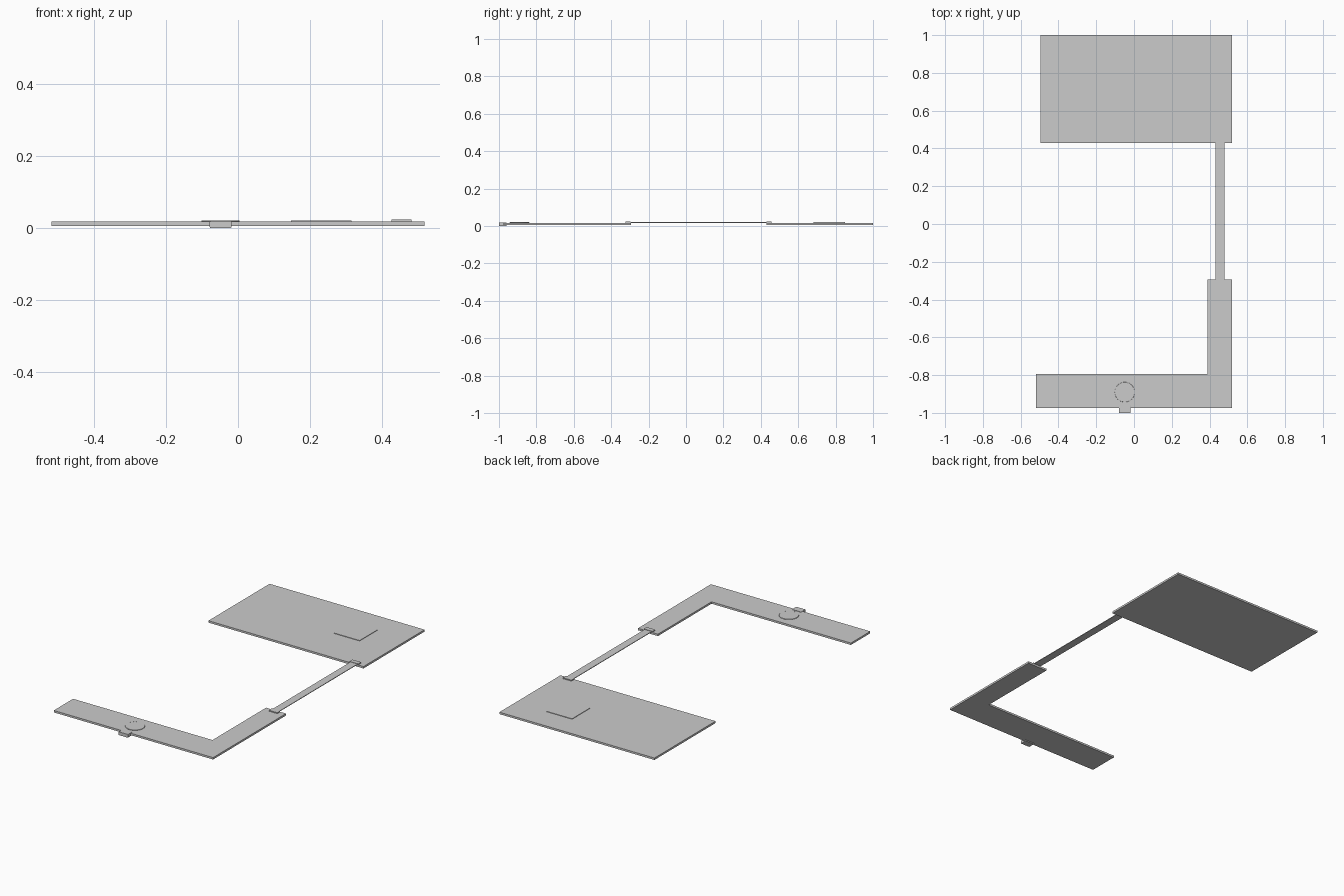
import bpy, bmesh

if "Cube" in bpy.data.objects:
    bpy.data.objects.remove(bpy.data.objects["Cube"])

BOTTOM, TOP = 0.006, 0.0175   # board underside and upper face


def extrude(name, outline, z0, z1):
    """Flat outline extruded upward into a solid plate."""
    bm = bmesh.new()
    face = bm.faces.new([bm.verts.new((x, y, z0)) for x, y in outline])
    new = bmesh.ops.extrude_face_region(bm, geom=[face])["geom"]
    verts = [g for g in new if isinstance(g, bmesh.types.BMVert)]
    bmesh.ops.translate(bm, verts=verts, vec=(0, 0, z1 - z0))
    bmesh.ops.recalc_face_normals(bm, faces=bm.faces)
    mesh = bpy.data.meshes.new(name)
    bm.to_mesh(mesh)
    bm.free()
    ob = bpy.data.objects.new(name, mesh)
    bpy.context.collection.objects.link(ob)
    return ob


def box(name, x0, x1, y0, y1, z0, z1):
    return extrude(name, [(x0, y0), (x1, y0), (x1, y1), (x0, y1)], z0, z1)


# Main rectangular board with its chip
box("main_board", -0.494, 0.518, 0.43, 1.0, BOTTOM, TOP)
box("chip", 0.148, 0.316, 0.683, 0.851, TOP - 0.001, 0.0205)

# L-shaped daughter board
extrude("l_shaped_board",
        [(-0.52, -0.975), (0.52, -0.975), (0.52, -0.295),
         (0.39, -0.295), (0.39, -0.795), (-0.52, -0.795)], BOTTOM, TOP)

# Ribbon cable joining the boards, with a connector at each end
box("ribbon_cable", 0.432, 0.478, -0.31, 0.44, TOP, 0.0212)
for name, y0, y1 in (("lower_cable_connector", -0.323, -0.296),
                     ("upper_cable_connector", 0.431, 0.458)):
    box(name, 0.427, 0.483, y0, y1, TOP - 0.001, 0.0235)

# Charging port on the front edge, rounded along its length
port = box("charging_port", -0.079, -0.018, -1.0, -0.96, 0.0, 0.0195)
bm = bmesh.new()
bm.from_mesh(port.data)
edges = [e for e in bm.edges
         if abs(e.verts[0].co.y - e.verts[1].co.y) > 0.01]
bmesh.ops.bevel(bm, geom=edges, offset=0.003, segments=2, profile=0.5,
                affect='EDGES')
bm.to_mesh(port.data)
bm.free()

# Round button disc on the daughter board
bpy.ops.mesh.primitive_cylinder_add(vertices=32, radius=0.053, depth=0.004,
                                    location=(-0.049, -0.89, TOP + 0.001))
disc = bpy.context.object
disc.name = "round_disc"
rim = disc.modifiers.new("soft_rim", 'BEVEL')
rim.width, rim.segments = 0.0015, 2
bpy.ops.object.shade_smooth_by_angle()
